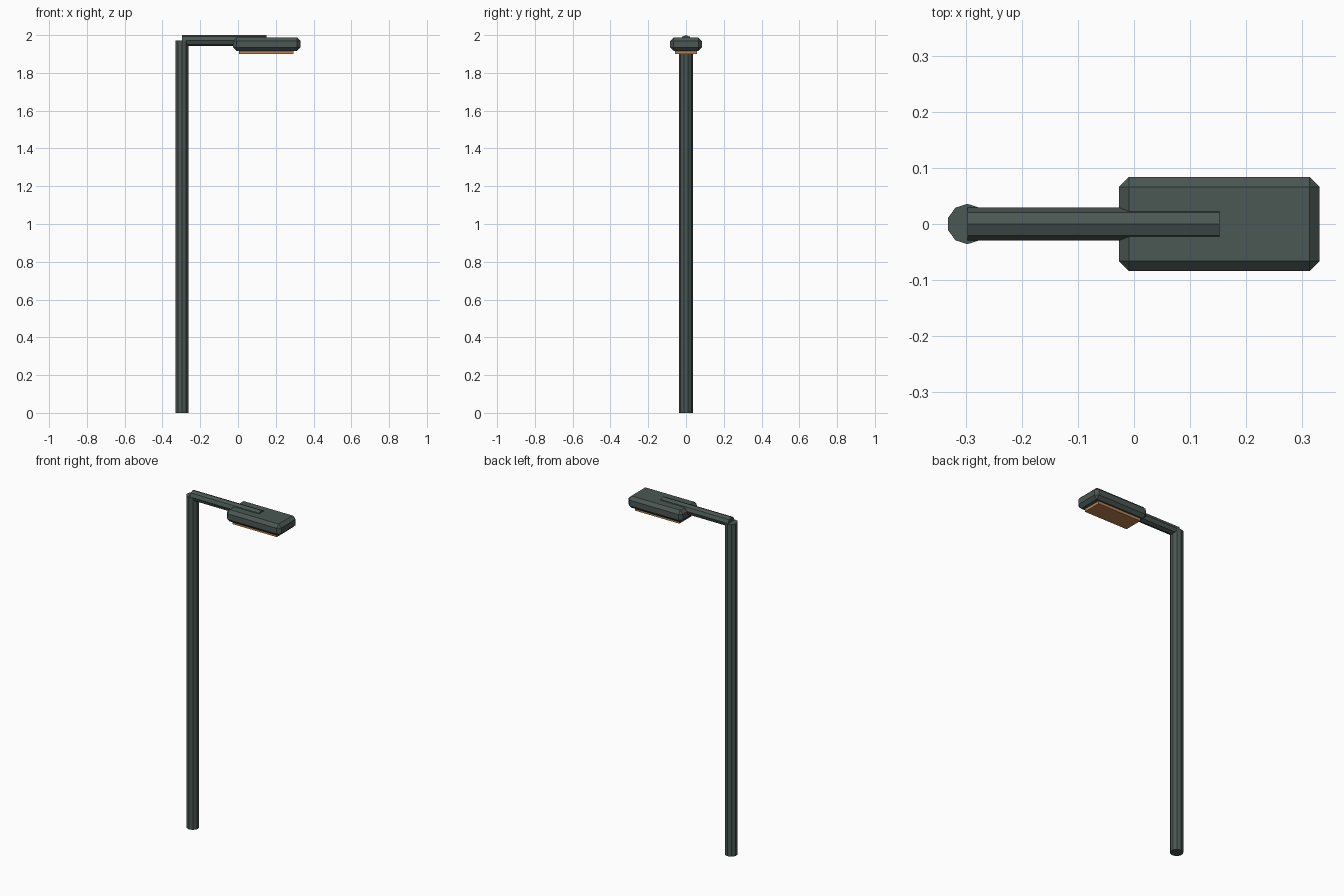
import bpy
from math import pi

cube = bpy.data.objects.get("Cube")
if cube:
    bpy.data.objects.remove(cube, do_unlink=True)


def make_material(name, color):
    mat = bpy.data.materials.new(name)
    mat.use_nodes = True
    mat.diffuse_color = color
    mat.node_tree.nodes["Principled BSDF"].inputs["Base Color"].default_value = color
    return mat


dark_metal = make_material("dark green grey metal", (0.07, 0.095, 0.085, 1))
amber = make_material("amber lens", (0.5, 0.22, 0.08, 1))


def finish(name, mat):
    obj = bpy.context.object
    obj.name = name
    obj.data.materials.append(mat)
    return obj


def rod(name, sides, radius, length, center, rotation=(0, 0, 0)):
    bpy.ops.mesh.primitive_cylinder_add(vertices=sides, radius=radius, depth=length,
                                        location=center, rotation=rotation)
    return finish(name, dark_metal)


def box(name, size, center, mat):
    bpy.ops.mesh.primitive_cube_add(size=1, location=center)
    obj = finish(name, mat)
    obj.scale = size
    bpy.ops.object.transform_apply(location=False, rotation=False, scale=True)
    return obj


# Upright pole and the horizontal arm at its top
rod("pole", 10, 0.036, 1.971, (-0.297, 0, 0.9855))
rod("arm", 8, 0.029, 0.449, (-0.0725, 0, 1.971), (0, pi / 2, 0))

# Chamfered lamp head
head = box("lamp_head", (0.358, 0.168, 0.07), (0.152, 0, 1.952), dark_metal)
bevel = head.modifiers.new("chamfer", "BEVEL")
bevel.width = 0.018
bevel.segments = 1

# Lens plate under the head
box("lens", (0.29, 0.114, 0.024), (0.149, 0, 1.913), amber)
